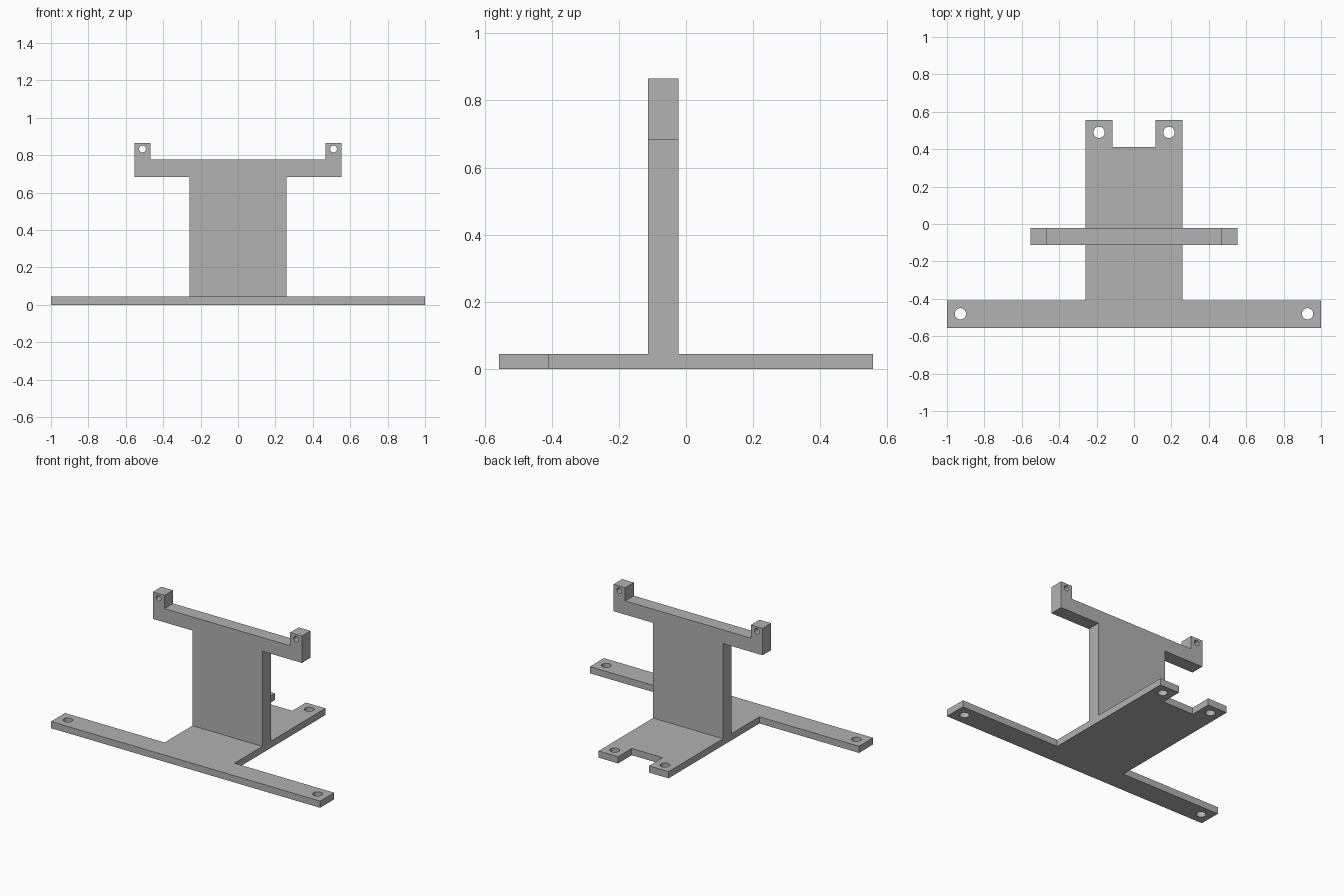
import bpy
import bmesh
from math import cos, sin, tau, radians
from mathutils import Matrix, Vector

cube = bpy.data.objects.get("Cube")
if cube:
    bpy.data.objects.remove(cube, do_unlink=True)

GREY = (0.445, 0.445, 0.445, 1.0)
mat = bpy.data.materials.new("plain grey")
mat.use_nodes = True
mat.diffuse_color = GREY
mat.node_tree.nodes["Principled BSDF"].inputs["Base Color"].default_value = GREY

THICK = 0.045            # base plate thickness
HALF_WIDTH = 0.26        # shared by the plate and the upright


def mirrored(half):
    """Close a right-hand outline with its mirror image."""
    return half + [(-x, y) for x, y in reversed(half)]


def circle(cx, cy, r, n=32):
    return [(cx + r * cos(tau * i / n), cy + r * sin(tau * i / n)) for i in range(n)]


def plate(name, half, holes, thickness, matrix):
    """Extrude a mirrored outline with mirrored round holes."""
    loops = [mirrored(half)]
    for x, y, r in holes:
        loops += [circle(x, y, r), circle(-x, y, r)]
    bm = bmesh.new()
    for loop in loops:
        verts = [bm.verts.new((x, y, 0)) for x, y in loop]
        for a, b in zip(verts, verts[1:] + verts[:1]):
            bm.edges.new((a, b))
    bmesh.ops.triangle_fill(bm, edges=bm.edges[:], use_beauty=True, normal=(0, 0, 1))
    top = bmesh.ops.extrude_face_region(bm, geom=bm.faces[:], use_keep_orig=True)
    moved = [g for g in top["geom"] if isinstance(g, bmesh.types.BMVert)]
    bmesh.ops.translate(bm, verts=moved, vec=Vector((0, 0, thickness)))
    bmesh.ops.recalc_face_normals(bm, faces=bm.faces[:])
    bm.transform(matrix)

    mesh = bpy.data.meshes.new(name)
    bm.to_mesh(mesh)
    bm.free()
    mesh.materials.append(mat)
    obj = bpy.data.objects.new(name, mesh)
    bpy.context.collection.objects.link(obj)
    bpy.ops.object.select_all(action="DESELECT")
    obj.select_set(True)
    bpy.context.view_layer.objects.active = obj
    bpy.ops.object.shade_smooth_by_angle(angle=radians(30))
    return obj


# Base: wide front bar, tongue running back, notched rear end
plate("base_plate",
      [(1.0, -0.557), (1.0, -0.408), (HALF_WIDTH, -0.408), (HALF_WIDTH, 0.557),
       (0.115, 0.557), (0.115, 0.412)],
      [(0.928, -0.48, 0.03), (0.187, 0.49, 0.03)],
      THICK, Matrix.Identity(4))

# Upright: column with a crossbar and two raised ears
plate("upright_bracket",
      [(HALF_WIDTH, THICK), (HALF_WIDTH, 0.684), (0.554, 0.684), (0.554, 0.865),
       (0.467, 0.865), (0.467, 0.776)],
      [(0.511, 0.833, 0.018)],
      0.091, Matrix.Translation((0, -0.022, 0)) @ Matrix.Rotation(radians(90), 4, "X"))
